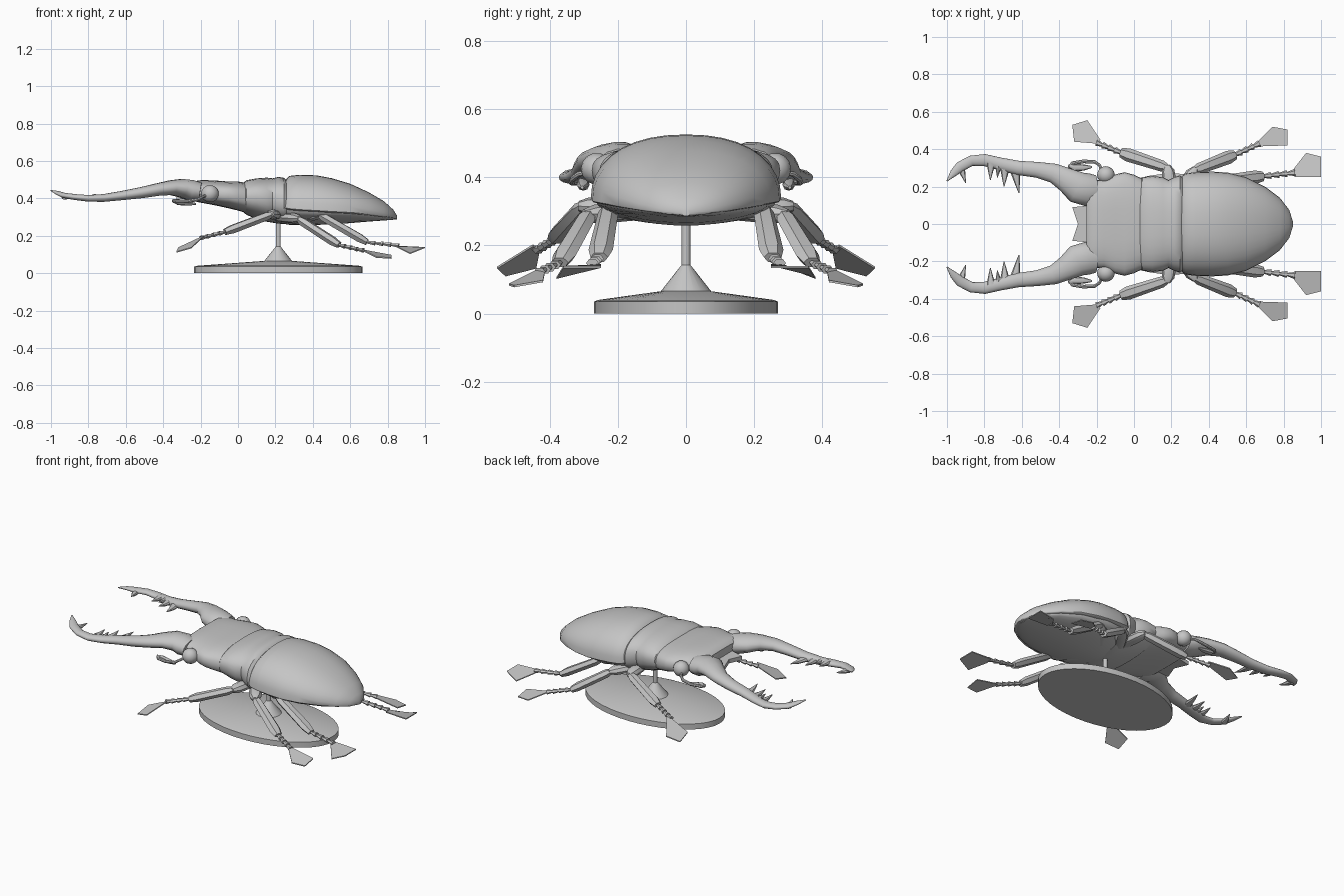
import bpy, math
from mathutils import Vector

mat = bpy.data.materials.new("plain_grey")
mat.diffuse_color = (0.56, 0.56, 0.56, 1)


def finish(name, verts, faces, smooth=40, mirror=False):
    """Make an object; paired parts are mirrored across the y axis."""
    me = bpy.data.meshes.new(name)
    me.from_pydata([tuple(v) for v in verts], [], faces)
    me.materials.append(mat)
    ob = bpy.data.objects.new(name, me)
    bpy.context.collection.objects.link(ob)
    bpy.ops.object.select_all(action='DESELECT')
    ob.select_set(True)
    bpy.context.view_layer.objects.active = ob
    bpy.ops.object.mode_set(mode='EDIT')
    bpy.ops.mesh.select_all(action='SELECT')
    bpy.ops.mesh.normals_make_consistent(inside=False)
    bpy.ops.object.mode_set(mode='OBJECT')
    if smooth:
        bpy.ops.object.shade_smooth_by_angle(angle=math.radians(smooth))
    if mirror:
        m = ob.modifiers.new("mirror", 'MIRROR')
        m.use_axis = (False, True, False)
        m.use_mirror_merge = False
    return ob


def loft(rings):
    """Skin a list of equal rings and cap both ends."""
    n = len(rings[0])
    verts = [v for r in rings for v in r]
    faces = [(k * n + i, k * n + (i + 1) % n, (k + 1) * n + (i + 1) % n, (k + 1) * n + i)
             for k in range(len(rings) - 1) for i in range(n)]
    faces += [tuple(range(n)), tuple(range((len(rings) - 1) * n, len(rings) * n))]
    return verts, faces


def shell(name, stations, power, sides=32):
    """Body part from cross-sections: x, half width, top z, widest z, bottom z."""
    rings = []
    for x, w, zt, zm, zb in stations:
        ring = []
        for i in range(sides):
            a = 2 * math.pi * i / sides
            c, s = math.cos(a), math.sin(a)
            y = w * math.copysign(abs(c) ** (2 / power), c)
            h = (zt - zm) if s > 0 else (zm - zb)
            ring.append((x, y, zm + h * math.copysign(abs(s) ** (2 / power), s)))
        rings.append(ring)
    return finish(name, *loft(rings))


def sweep(name, pts, sides=8, smooth=40):
    """Tapered tube along points: x, y, z, half width, half height."""
    P = [Vector(p[:3]) for p in pts]
    rings = []
    for k, p in enumerate(pts):
        t = (P[min(k + 1, len(P) - 1)] - P[max(k - 1, 0)]).normalized()
        side = t.cross(Vector((0, 0, 1))).normalized()
        up = side.cross(t)
        rings.append([P[k] + side * p[3] * math.cos(a) + up * p[4] * math.sin(a)
                      for a in (2 * math.pi * i / sides for i in range(sides))])
    return finish(name, *loft(rings), smooth=smooth, mirror=True)


def plate(name, outline, thick, mirror=False):
    """Thin slab from a 3D outline."""
    rings = [[(x, y, z + d) for x, y, z in outline] for d in (-thick / 2, thick / 2)]
    return finish(name, *loft(rings), smooth=0, mirror=mirror)


def stack(name, rings, cx=0.215, sides=40):
    """Upright part from ellipses: x radius, y radius, z."""
    angles = [2 * math.pi * i / sides for i in range(sides)]
    return finish(name, *loft([[(cx + rx * math.cos(a), ry * math.sin(a), z) for a in angles]
                               for rx, ry, z in rings]), smooth=30)


# Display stand
stack("stand_base", [(0.45, 0.27, 0), (0.45, 0.27, 0.035), (0.43, 0.258, 0.04), (0.07, 0.07, 0.066)])
stack("stand_post", [(0.076, 0.076, 0.063), (0.013, 0.013, 0.143), (0.013, 0.013, 0.3)], sides=20)

# Wing cases and belly
shell("wing_cases", [
    (0.25, 0.25, 0.495, 0.35, 0.335), (0.275, 0.27, 0.52, 0.345, 0.33), (0.33, 0.277, 0.526, 0.34, 0.325),
    (0.42, 0.28, 0.523, 0.335, 0.32), (0.5, 0.275, 0.508, 0.33, 0.315), (0.6, 0.25, 0.478, 0.325, 0.31),
    (0.7, 0.2, 0.432, 0.317, 0.302), (0.78, 0.14, 0.385, 0.307, 0.295), (0.83, 0.075, 0.34, 0.3, 0.288),
    (0.85, 0.012, 0.308, 0.297, 0.286)], 2.25, 36)
shell("belly", [
    (0.2, 0.2, 0.4, 0.36, 0.27), (0.28, 0.25, 0.4, 0.34, 0.258), (0.42, 0.265, 0.38, 0.33, 0.258),
    (0.58, 0.24, 0.36, 0.322, 0.266), (0.7, 0.185, 0.34, 0.31, 0.276), (0.78, 0.125, 0.33, 0.302, 0.282),
    (0.83, 0.05, 0.31, 0.297, 0.285)], 1.8)

# Thorax and head
shell("thorax", [
    (0.025, 0.225, 0.48, 0.4, 0.33), (0.045, 0.25, 0.497, 0.41, 0.312), (0.1, 0.256, 0.507, 0.41, 0.29),
    (0.155, 0.25, 0.511, 0.4, 0.275), (0.185, 0.235, 0.507, 0.4, 0.27), (0.215, 0.25, 0.515, 0.39, 0.265),
    (0.245, 0.26, 0.51, 0.38, 0.263), (0.26, 0.25, 0.495, 0.37, 0.265)], 2.4)
shell("head", [
    (-0.255, 0.215, 0.475, 0.435, 0.395), (-0.235, 0.24, 0.492, 0.435, 0.385),
    (-0.2, 0.235, 0.497, 0.43, 0.377), (-0.16, 0.235, 0.497, 0.43, 0.37), (-0.1, 0.265, 0.494, 0.42, 0.358),
    (-0.05, 0.277, 0.49, 0.42, 0.347), (0.0, 0.263, 0.49, 0.41, 0.335), (0.05, 0.24, 0.482, 0.4, 0.32)], 2.8)
plate("upper_lip", [(-0.22, -0.1, 0.42), (-0.33, -0.09, 0.405), (-0.3, 0.0, 0.41),
                    (-0.33, 0.09, 0.405), (-0.22, 0.1, 0.42)], 0.025)

# Eyes
sweep("eye", [(-0.15 + 0.047 * math.cos(a), 0.262, 0.425, max(0.002, 0.047 * math.sin(a)),
               max(0.002, 0.047 * math.sin(a))) for a in (math.pi * k / 8 for k in range(9))], 14)

# Antennae with clubs
sweep("antenna", [(-0.16, 0.26, 0.42, 0.008, 0.008), (-0.185, 0.315, 0.41, 0.008, 0.008),
                  (-0.21, 0.332, 0.395, 0.009, 0.009), (-0.27, 0.335, 0.385, 0.01, 0.009),
                  (-0.33, 0.325, 0.385, 0.01, 0.009), (-0.343, 0.305, 0.385, 0.01, 0.01)])
sweep("antenna_club", [(-0.35, 0.31, 0.39, 0.008, 0.008), (-0.32, 0.302, 0.38, 0.019, 0.016),
                       (-0.27, 0.302, 0.374, 0.017, 0.013), (-0.225, 0.305, 0.37, 0.005, 0.005)])

# Curved jaws
sweep("jaw", [(-0.2, 0.185, 0.435, 0.075, 0.05), (-0.25, 0.183, 0.442, 0.088, 0.058),
              (-0.305, 0.197, 0.455, 0.085, 0.05), (-0.36, 0.235, 0.457, 0.066, 0.04),
              (-0.43, 0.272, 0.447, 0.052, 0.034), (-0.52, 0.29, 0.43, 0.042, 0.03),
              (-0.62, 0.3, 0.415, 0.038, 0.025), (-0.72, 0.322, 0.402, 0.034, 0.021),
              (-0.8, 0.342, 0.4, 0.032, 0.018), (-0.87, 0.338, 0.407, 0.028, 0.016),
              (-0.93, 0.306, 0.416, 0.028, 0.014), (-0.965, 0.272, 0.43, 0.02, 0.01),
              (-1.0, 0.23, 0.442, 0.003, 0.003)], 14, 50)
teeth = [(-0.635, 0.285, -0.615, 0.165, 0.028), (-0.69, 0.3, -0.695, 0.2, 0.026),
         (-0.725, 0.31, -0.73, 0.25, 0.018), (-0.765, 0.325, -0.768, 0.235, 0.024),
         (-0.925, 0.3, -0.9, 0.22, 0.022)]
for bx, by, tx, ty, r in teeth:
    sweep("jaw_tooth", [(bx, by, 0.408, r, 0.016), ((bx + tx) / 2, (by + ty) / 2, 0.408, r * 0.55, 0.011),
                        (tx, ty, 0.415, 0.002, 0.002)], 8)

# Legs: hip, knee, ankle, foot joint, then the foot outline
legs = {
    "front": [(0.2, 0.15, 0.31), (0.18, 0.3, 0.315), (-0.07, 0.382, 0.22), (-0.2, 0.435, 0.188),
              [(-0.2, 0.43, 0.185), (-0.32, 0.44, 0.135), (-0.33, 0.53, 0.112), (-0.25, 0.555, 0.135),
               (-0.18, 0.45, 0.2)]],
    "middle": [(0.22, 0.13, 0.3), (0.32, 0.285, 0.292), (0.54, 0.37, 0.15), (0.67, 0.43, 0.122),
               [(0.67, 0.415, 0.12), (0.82, 0.42, 0.095), (0.82, 0.505, 0.08), (0.74, 0.52, 0.085),
                (0.66, 0.44, 0.125)]],
    "hind": [(0.33, 0.1, 0.29), (0.43, 0.225, 0.315), (0.69, 0.255, 0.165), (0.86, 0.275, 0.148),
             [(0.86, 0.25, 0.143), (1.0, 0.25, 0.137), (1.0, 0.36, 0.137), (0.92, 0.38, 0.105),
              (0.85, 0.29, 0.14)]],
}
for name, (hip, knee, ankle, joint, foot) in legs.items():
    h, k, a, j = (Vector(p) for p in (hip, knee, ankle, joint))
    sweep(name + "_thigh", [(*h, 0.035, 0.025), (*h.lerp(k, 0.5), 0.038, 0.028),
                            (*h.lerp(k, 0.9), 0.034, 0.027), (*h.lerp(k, 1.1), 0.015, 0.015)], 8)
    sweep(name + "_shin", [(*k, 0.018, 0.016), (*k.lerp(a, 0.12), 0.03, 0.024),
                           (*k.lerp(a, 0.85), 0.036, 0.025), (*a, 0.026, 0.018)], 6, 30)
    # flared toe segments
    for i in range(4):
        p, q = a.lerp(j, i / 4 - 0.03), a.lerp(j, (i + 1) / 4)
        sweep(name + "_toe_segment", [(*p, 0.007, 0.006), (*q, 0.019, 0.014)], 6, 0)
    plate(name + "_foot", foot, 0.006, True)
